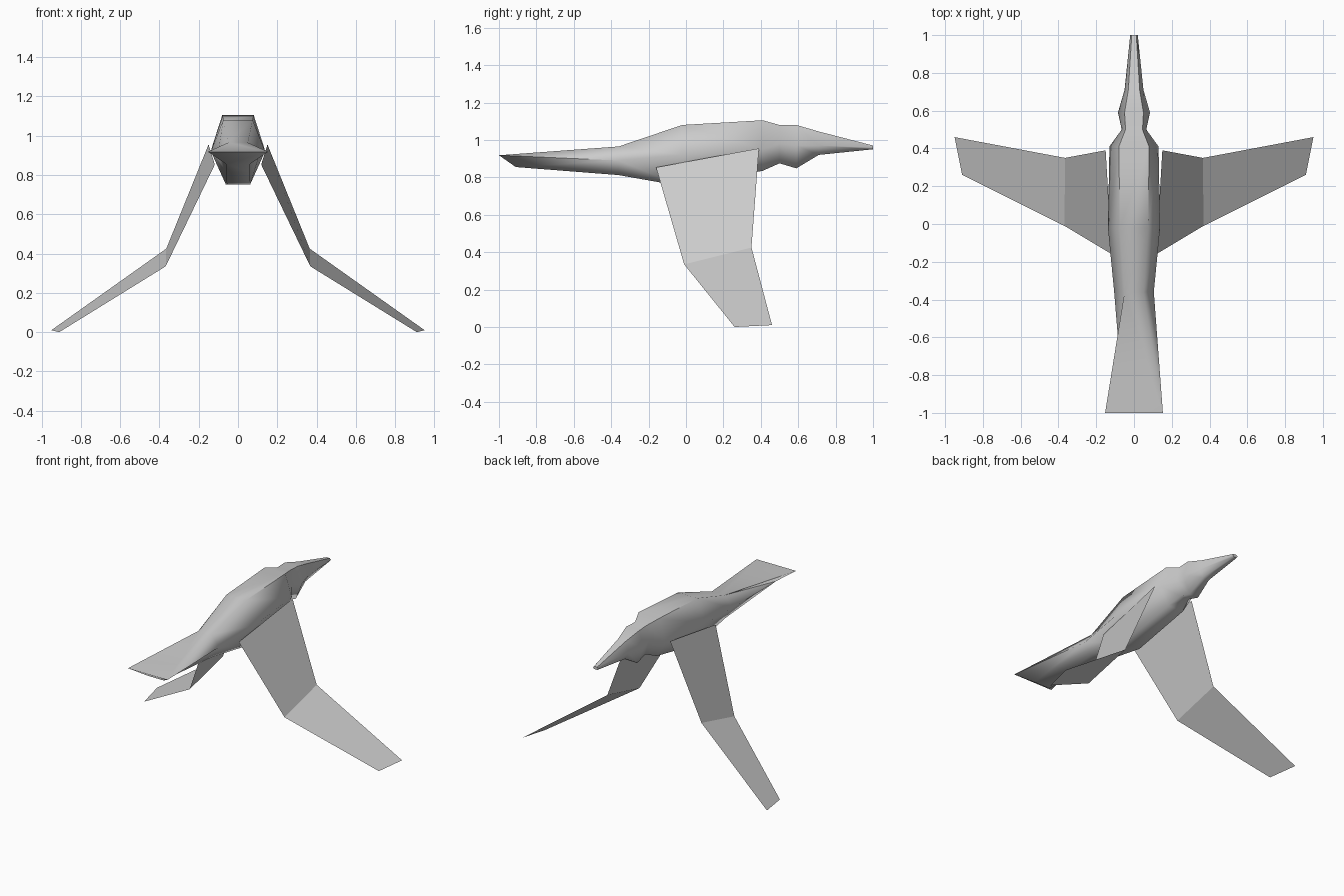
import bpy, bmesh, math

cube = bpy.data.objects.get("Cube")
if cube:
    bpy.data.objects.remove(cube, do_unlink=True)

grey = bpy.data.materials.new("light grey")
grey.use_nodes = True
grey.diffuse_color = (0.6, 0.6, 0.6, 1)
grey.node_tree.nodes["Principled BSDF"].inputs["Base Color"].default_value = (0.6, 0.6, 0.6, 1)


def make_object(name, bm):
    mesh = bpy.data.meshes.new(name)
    bm.to_mesh(mesh)
    bm.free()
    mesh.materials.append(grey)
    obj = bpy.data.objects.new(name, mesh)
    bpy.context.collection.objects.link(obj)
    return obj


# Body, neck, head and beak: six-sided rings lofted along y
# (y, top half width, top z, side half width, side z, bottom half width, bottom z)
STATIONS = [
    (-0.36, 0.050, 0.965, 0.105, 0.89, 0.060, 0.812),
    (-0.02, 0.075, 1.080, 0.138, 0.92, 0.062, 0.752),
    (0.41, 0.080, 1.105, 0.130, 0.95, 0.060, 0.835),
    (0.50, 0.045, 1.080, 0.065, 0.98, 0.035, 0.875),
    (0.59, 0.050, 1.080, 0.085, 0.97, 0.035, 0.848),
    (0.71, 0.030, 1.045, 0.050, 0.97, 0.025, 0.920),
    (1.00, 0.012, 0.970, 0.020, 0.96, 0.012, 0.950),
]
bm = bmesh.new()
rings = []
for y, wt, zt, ws, zs, wb, zb in STATIONS:
    points = [(wt, zt), (ws, zs), (wb, zb), (-wb, zb), (-ws, zs), (-wt, zt)]
    rings.append([bm.verts.new((x, y, z)) for x, z in points])
for a, b in zip(rings, rings[1:]):
    for i in range(6):
        j = (i + 1) % 6
        bm.faces.new((a[i], a[j], b[j], b[i]))
bm.faces.new(rings[-1])

# Flared tail ending in a slanted four-corner edge
top_r, side_r, low_r, low_l, side_l, top_l = rings[0]
end_r, end_l = [bm.verts.new((x, -1.0, 0.918)) for x in (0.153, -0.153)]
under_r, under_l = [bm.verts.new((x, -0.91, 0.855)) for x in (0.06, -0.06)]
for face in [
    (top_l, top_r, end_r, end_l),
    (low_r, low_l, under_l, under_r),
    (top_r, side_r, end_r),
    (side_r, low_r, under_r, end_r),
    (top_l, side_l, under_l),      # folded side of the tail
    (top_l, under_l, end_l),
    (side_l, low_l, under_l),
    (end_r, under_r, under_l, end_l),
]:
    bm.faces.new(face)
bmesh.ops.recalc_face_normals(bm, faces=bm.faces)
body = make_object("body", bm)
bpy.context.view_layer.objects.active = body
body.select_set(True)
bpy.ops.object.shade_smooth_by_angle(angle=math.radians(65))
body.select_set(False)

# Wings: thin flat sheets with an elbow, mirrored left to right
WING = [
    [(0.150, 0.39, 0.955), (0.118, -0.16, 0.853)],
    [(0.365, 0.35, 0.425), (0.368, -0.01, 0.335)],
    [(0.950, 0.46, 0.010), (0.910, 0.26, 0.000)],
]
for name, side in (("left_wing", 1), ("right_wing", -1)):
    bm = bmesh.new()
    rows = [[bm.verts.new((side * x, y, z)) for x, y, z in row] for row in WING]
    for a, b in zip(rows, rows[1:]):
        quad = (a[0], a[1], b[1], b[0])
        bm.faces.new(quad if side > 0 else quad[::-1])
    make_object(name, bm)
